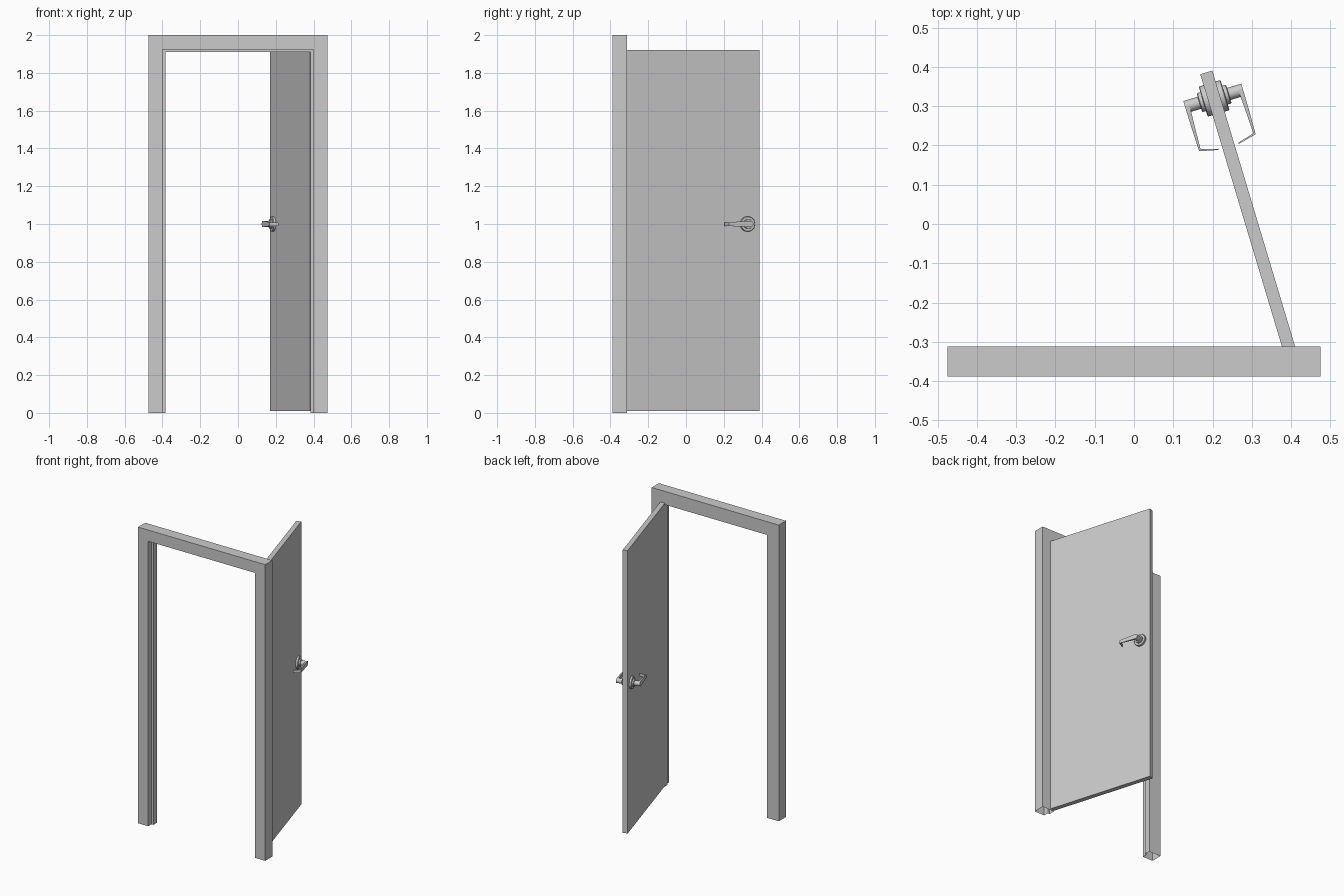
import bpy, bmesh, math
from mathutils import Matrix, Vector

if "Cube" in bpy.data.objects:
    bpy.data.objects.remove(bpy.data.objects["Cube"])

# Door space: x = from latch edge toward hinge, y = face normal, z = up
ANGLE = math.radians(16.7)
DOOR = Matrix.Translation((0.184, 0.3858, 0)) @ Matrix.Rotation(ANGLE - math.pi / 2, 4, 'Z') \
    @ Matrix.Rotation(math.radians(0), 4, 'Z')
DOOR_W, DOOR_T = 0.738, 0.032
Z0, Z1 = 0.01, 1.92
DOOR = Matrix(((math.sin(ANGLE), math.cos(ANGLE), 0, 0.184),
               (-math.cos(ANGLE), math.sin(ANGLE), 0, 0.3858),
               (0, 0, 1, 0), (0, 0, 0, 1)))
LATCH, HANDLE_Z = 0.069, 1.0


def make(name, rings, matrix=Matrix(), caps=True, smooth=False):
    """Skin a list of equal-length point rings."""
    bm = bmesh.new()
    vs = [[bm.verts.new(matrix @ Vector(p)) for p in r] for r in rings]
    n = len(vs[0])
    for a, b in zip(vs, vs[1:]):
        for i in range(n):
            j = (i + 1) % n
            bm.faces.new((a[i], a[j], b[j], b[i]))
    if caps:
        bm.faces.new(vs[0])
        bm.faces.new(vs[-1])
    bmesh.ops.recalc_face_normals(bm, faces=bm.faces)
    me = bpy.data.meshes.new(name)
    bm.to_mesh(me)
    bm.free()
    ob = bpy.data.objects.new(name, me)
    bpy.context.collection.objects.link(ob)
    if smooth:
        bpy.ops.object.select_all(action='DESELECT')
        ob.select_set(True)
        bpy.context.view_layer.objects.active = ob
        bpy.ops.object.shade_smooth_by_angle(angle=math.radians(35))
    return ob


# Frame: rebated profile (inset, y) swept up, across and down, open at the floor
X, TOP = 0.475, 2.0
profile = [(0, -0.388), (0.076, -0.388), (0.076, -0.353),
           (0.09, -0.353), (0.09, -0.312), (0, -0.312)]
path = [lambda i: (-X + i, 0), lambda i: (-X + i, TOP - i),
        lambda i: (X - i, TOP - i), lambda i: (X - i, 0)]
make("door_frame", [[(p(i)[0], y, p(i)[1]) for i, y in profile] for p in path], caps=False)

# Door leaf
h = DOOR_T / 2
make("door_leaf", [[(0, -h, z), (DOOR_W, -h, z), (DOOR_W, h, z), (0, h, z)]
                   for z in (Z0, Z1)], DOOR)

# Handles on both faces
turned = [(0.040, 0.015), (0.040, 0.027), (0.038, 0.029), (0.025, 0.029),
          (0.025, 0.037), (0.0235, 0.039), (0.016, 0.039), (0.016, 0.077)]
# Lever stations: outer and inner corner (along, out), half height, height shift
lever = [((-0.010, 0.077), (-0.010, 0.064), 0.011, 0),
         ((0.004, 0.077), (0.004, 0.065), 0.016, 0),
         ((0.060, 0.0765), (0.060, 0.068), 0.013, 0),
         ((0.118, 0.075), (0.114, 0.070), 0.010, -0.001),
         ((0.129, 0.027), (0.126, 0.026), 0.009, -0.002)]
SEG = 32
for side, label in ((1, "outer"), (-1, "inner")):
    M = DOOR @ Matrix.Translation((LATCH, 0, HANDLE_Z)) @ Matrix.Diagonal((1, side, 1, 1))
    make("handle_rose_" + label,
         [[(r * math.cos(k * math.tau / SEG), n, r * math.sin(k * math.tau / SEG))
           for k in range(SEG)] for r, n in turned], M, smooth=True)
    make("handle_lever_" + label,
         [[(*o, s - hz), (*o, s + hz), (*i, s + hz), (*i, s - hz)]
          for o, i, hz, s in lever], M)
